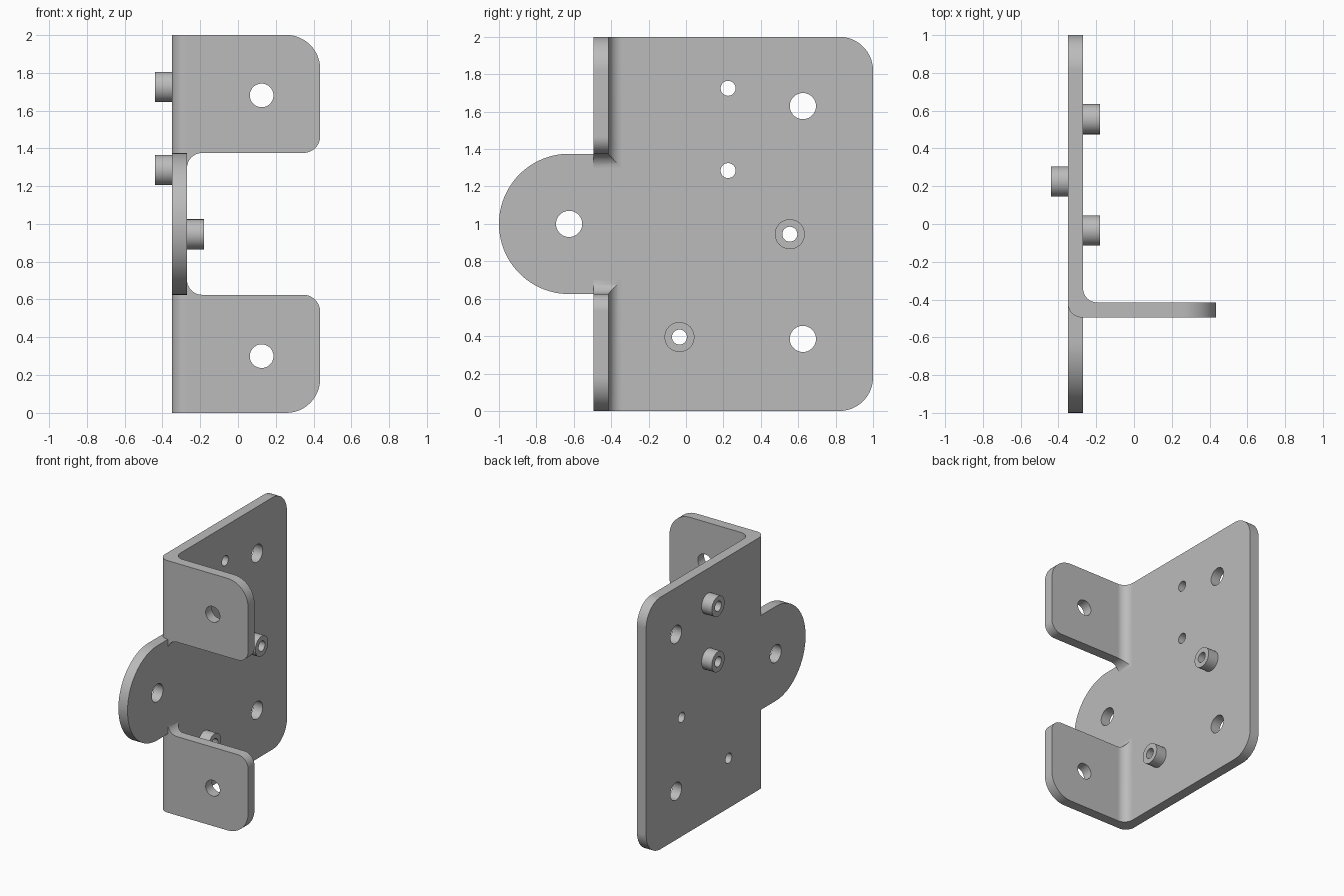
import bpy, bmesh, math
from mathutils import Vector

cube = bpy.data.objects.get("Cube")
if cube:
    bpy.data.objects.remove(cube, do_unlink=True)

steel = bpy.data.materials.new("light grey metal")
steel.use_nodes = True
GREY = (0.5, 0.5, 0.5, 1)
steel.diffuse_color = GREY
steel.node_tree.nodes["Principled BSDF"].inputs["Base Color"].default_value = GREY

BACK, FACE = -0.35, -0.27       # the two sides of the main plate
FRONT, INNER = -0.495, -0.415   # the two sides of the flanges


def rounded(corners, seg=12):
    """Outline from (u, v, radius) corners, each rounded by a tangent arc."""
    out = []
    for i, (u, v, r) in enumerate(corners):
        p = Vector((u, v))
        if r == 0:
            out.append(p)
            continue
        a = (Vector(corners[i - 1][:2]) - p).normalized()
        b = (Vector(corners[(i + 1) % len(corners)][:2]) - p).normalized()
        half = a.angle(b) / 2
        centre = p + (a + b).normalized() * r / math.sin(half)
        start = p + a * r / math.tan(half) - centre
        end = p + b * r / math.tan(half) - centre
        sweep = start.angle_signed(end)
        for k in range(seg + 1):
            t = -sweep * k / seg
            out.append(centre + Vector((start.x * math.cos(t) - start.y * math.sin(t),
                                        start.x * math.sin(t) + start.y * math.cos(t))))
    return out


def circle(u, v, r, n=48):
    return [Vector((u + r * math.cos(math.tau * k / n), v + r * math.sin(math.tau * k / n)))
            for k in range(n)]


def prism(name, outline, axis, lo, hi):
    """Extrude an outline along axis 0, 1 or 2; the outline uses the other two in order."""
    def place(p, d):
        c = [p.x, p.y]
        c.insert(axis, d)
        return c
    bm = bmesh.new()
    face = bm.faces.new([bm.verts.new(place(p, lo)) for p in outline])
    ext = bmesh.ops.extrude_face_region(bm, geom=[face])
    shift = Vector((0, 0, 0))
    shift[axis] = hi - lo
    bmesh.ops.translate(bm, vec=shift, verts=[g for g in ext["geom"]
                                              if isinstance(g, bmesh.types.BMVert)])
    bmesh.ops.recalc_face_normals(bm, faces=bm.faces)
    mesh = bpy.data.meshes.new(name)
    bm.to_mesh(mesh)
    bm.free()
    mesh.materials.append(steel)
    obj = bpy.data.objects.new(name, mesh)
    bpy.context.collection.objects.link(obj)
    return obj


def combine(obj, tool, operation):
    """Boolean with a tool object that is used up."""
    mod = obj.modifiers.new("combine", "BOOLEAN")
    mod.operation, mod.object, mod.solver = operation, tool, "EXACT"
    graph = bpy.context.evaluated_depsgraph_get()
    mesh = bpy.data.meshes.new_from_object(obj.evaluated_get(graph))
    obj.modifiers.clear()
    obj.data = mesh
    bpy.data.objects.remove(tool, do_unlink=True)


def drill(obj, u, v, r, axis):
    combine(obj, prism("drill", circle(u, v, r), axis, -1.2, 1.2), "DIFFERENCE")


def finish(obj):
    bpy.ops.object.select_all(action="DESELECT")
    obj.select_set(True)
    bpy.context.view_layer.objects.active = obj
    bpy.ops.object.shade_smooth_by_angle(angle=math.radians(30))
    mod = obj.modifiers.new("flat face normals", "WEIGHTED_NORMAL")
    mod.keep_sharp = True


# Main plate with the round tab in front
bracket = prism("bracket", rounded([
    (-0.42, 0, 0), (1, 0, 0.18), (1, 2, 0.18), (-0.42, 2, 0), (-0.42, 1.375, 0),
    (-1, 1.375, 0.3749), (-1, 0.625, 0.3749), (-0.42, 0.625, 0)], 24), 0, BACK, FACE)

# Two bent flanges: bend section crossed with the front outline
bend = rounded([(BACK, -0.2, 0), (BACK, FRONT, 0.075), (0.435, FRONT, 0),
                (0.435, INNER, 0), (FACE, INNER, 0.075), (FACE, -0.2, 0)])
outline = [(-0.5, 2, 0), (0.435, 2, 0.18), (0.435, 1.375, 0.09),
           (FACE, 1.375, 0.08), (FACE, 1.25, 0), (-0.5, 1.25, 0)]
for upper in (True, False):
    flange = prism("flange", bend, 2, 0, 2)
    shape = [(x, z if upper else 2 - z, r) for x, z, r in outline]
    combine(flange, prism("flange_outline", rounded(shape), 1, -0.8, 0), "INTERSECT")
    drill(flange, 0.125, 1.68 if upper else 0.3, 0.0625, 1)
    combine(bracket, flange, "UNION")

# Mounting holes in the plate and tab
for y, z in ((0.625, 1.63), (0.625, 0.385), (-0.625, 1)):
    drill(bracket, y, z, 0.07, 0)

# Hollow standoffs, two on each side of the plate
standoffs = (("upper_back_standoff", 0.225, 1.725, -0.44, BACK),
             ("lower_back_standoff", 0.225, 1.285, -0.44, BACK),
             ("upper_inner_standoff", 0.555, 0.945, FACE, -0.18),
             ("lower_inner_standoff", -0.035, 0.395, FACE, -0.18))
for name, y, z, lo, hi in standoffs:
    drill(bracket, y, z, 0.04, 0)
    standoff = prism(name, circle(y, z, 0.08), 0, lo, hi)
    drill(standoff, y, z, 0.04, 0)
    finish(standoff)

finish(bracket)
